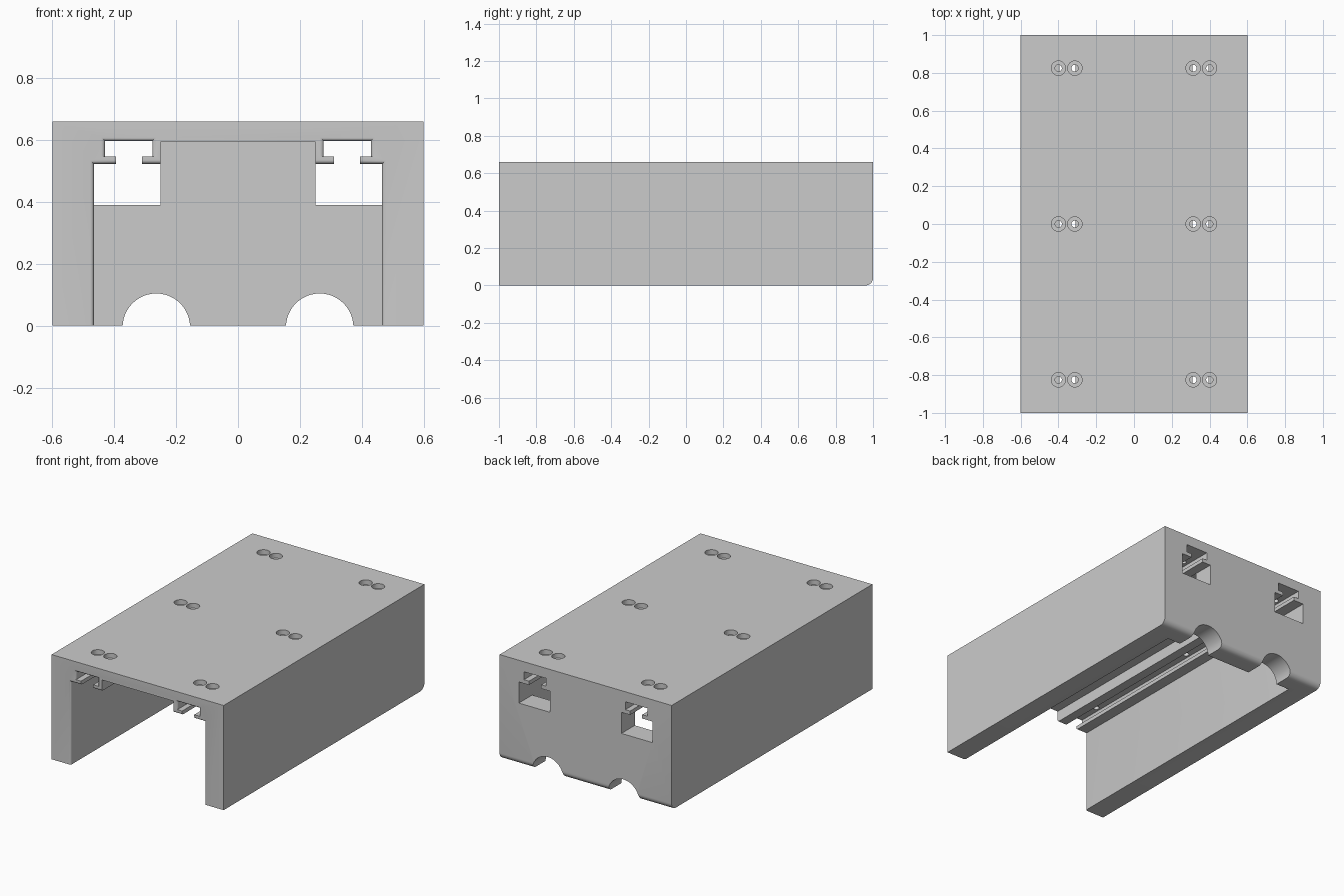
import bpy, bmesh, math

cube = bpy.data.objects.get("Cube")
if cube:
    bpy.data.objects.remove(cube, do_unlink=True)

GREY = (0.6, 0.6, 0.6, 1)
mat = bpy.data.materials.new("plain grey")
mat.use_nodes = True
mat.diffuse_color = GREY
mat.node_tree.nodes["Principled BSDF"].inputs["Base Color"].default_value = GREY


def loft(name, rings):
    """Closed solid through rings of equal point count."""
    bm = bmesh.new()
    loops = [[bm.verts.new(p) for p in ring] for ring in rings]
    n = len(loops[0])
    for a, b in zip(loops, loops[1:]):
        for i in range(n):
            j = (i + 1) % n
            bm.faces.new((a[i], a[j], b[j], b[i]))
    bm.faces.new(loops[0])
    bm.faces.new(loops[-1])
    bmesh.ops.recalc_face_normals(bm, faces=bm.faces)
    mesh = bpy.data.meshes.new(name)
    bm.to_mesh(mesh)
    bm.free()
    mesh.materials.append(mat)
    ob = bpy.data.objects.new(name, mesh)
    bpy.context.collection.objects.link(ob)
    return ob


def rect(x0, x1, z0, z1, y):
    return [(x0, y, z0), (x1, y, z0), (x1, y, z1), (x0, y, z1)]


def box(x0, x1, y0, y1, z0, z1):
    return loft("cutter", [rect(x0, x1, z0, z1, y) for y in (y0, y1)])


def flared_box(x0, x1, z0, z1, y1, r=0.012, steps=5):
    """Channel whose mouth at the front rounds outward at its sides and top."""
    rings = [rect(x0 - r, x1 + r, z0, z1 + r, -1.1)]
    for i in range(steps + 1):
        a = math.pi / 2 * i / steps
        e = r * (1 - math.sin(a))
        rings.append(rect(x0 - e, x1 + e, z0, z1 + e, -1 + r * (1 - math.cos(a))))
    rings.append(rect(x0, x1, z0, z1, y1))
    return loft("cutter", rings)


def cylinder(x, y, z, r, axis, h0, h1, n=32):
    rings = []
    for h in (h0, h1):
        ring = []
        for i in range(n):
            c = r * math.cos(2 * math.pi * i / n)
            s = r * math.sin(2 * math.pi * i / n)
            ring.append((x + c, y + s, h) if axis == "z" else (x + c, h, z + s))
        rings.append(ring)
    return loft("cutter", rings)


def cut(body, cutter):
    cutter.hide_render = True
    mod = body.modifiers.new("cut", "BOOLEAN")
    mod.operation = "DIFFERENCE"
    mod.solver = "EXACT"
    mod.object = cutter
    bpy.context.view_layer.objects.active = body
    bpy.ops.object.modifier_apply(modifier=mod.name)
    bpy.data.objects.remove(cutter, do_unlink=True)


# Outer block with a rounded lower back edge
R = 0.04
side = [(-1, 0), (-1, 0.66), (1, 0.66)]
side += [(1 - R + R * math.cos(a), R - R * math.sin(a))
         for a in (math.pi / 2 * i / 8 for i in range(9))]
body = loft("housing", [[(x, y, z) for y, z in side] for x in (-0.6, 0.6)])

# Interior, open to the front and below, with a raised centre ceiling
WALL = 0.867
cut(body, flared_box(-0.466, 0.466, -0.1, 0.523, WALL))
cut(body, box(-0.25, 0.25, -1.1, WALL, 0.4, 0.594))

for s in (-1, 1):
    def span(a, b):
        return sorted((s * a, s * b))

    # Rail slots and back wall windows
    cut(body, flared_box(*span(0.277, 0.43), 0.547, 0.597, 1.1))
    cut(body, box(*span(0.31, 0.395), -1.1, 1.1, 0.5, 0.57))
    cut(body, box(*span(0.25, 0.466), 0.8, 1.1, 0.39, 0.523))
    # Arches under the back wall
    cut(body, cylinder(s * 0.264, 0, -0.005, 0.109, "y", 0.8, 1.1, 48))
    # Counterbored screw holes
    for y in (-0.825, 0, 0.825):
        for x in (0.313, 0.4):
            cut(body, cylinder(s * x, y, 0, 0.038, "z", 0.63, 0.7))
            cut(body, cylinder(s * x, y, 0, 0.018, "z", 0.57, 0.7))

# Smooth the rounded edges only
for ob in bpy.context.selected_objects:
    ob.select_set(False)
body.select_set(True)
bpy.context.view_layer.objects.active = body
bpy.ops.object.shade_smooth_by_angle(angle=math.radians(30))
